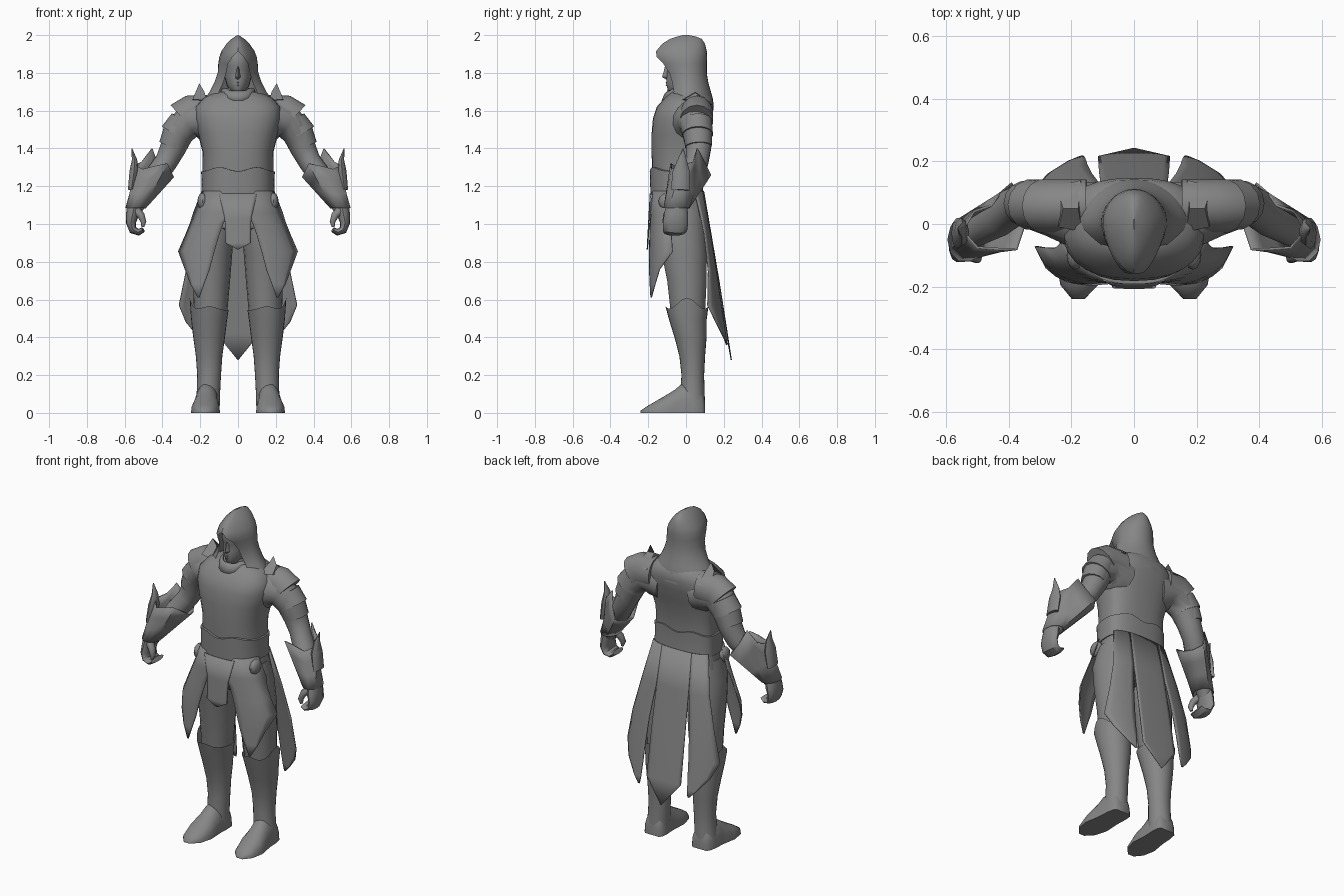
import bpy, math
from mathutils import Vector

grey = bpy.data.materials.new("plain_grey")
grey.diffuse_color = (0.24, 0.24, 0.24, 1)


def finish(name, verts, faces, mirror=False, thick=0.0, angle=40):
    """Make a shaded mesh object, optionally mirrored in x and thickened."""
    me = bpy.data.meshes.new(name)
    me.from_pydata([tuple(v) for v in verts], [], faces)
    me.materials.append(grey)
    ob = bpy.data.objects.new(name, me)
    bpy.context.collection.objects.link(ob)
    bpy.ops.object.select_all(action='DESELECT')
    ob.select_set(True)
    bpy.context.view_layer.objects.active = ob
    bpy.ops.object.mode_set(mode='EDIT')
    bpy.ops.mesh.select_all(action='SELECT')
    bpy.ops.mesh.normals_make_consistent(inside=False)
    bpy.ops.object.mode_set(mode='OBJECT')
    bpy.ops.object.shade_smooth_by_angle(angle=math.radians(angle))
    if mirror:
        ob.modifiers.new("mirror", 'MIRROR').merge_threshold = 0.0005
    if thick:
        sol = ob.modifiers.new("thickness", 'SOLIDIFY')
        sol.thickness, sol.offset = thick, 0
    return ob


def loft(name, rings, closed=True, caps=True, **kw):
    """Skin a list of rings that all have the same number of points."""
    n = len(rings[0])
    verts = [p for r in rings for p in r]
    faces = []
    for i in range(len(rings) - 1):
        for j in range(n if closed else n - 1):
            k = (j + 1) % n
            faces.append((i * n + j, i * n + k, i * n + n + k, i * n + n + j))
    if caps:
        faces += [tuple(range(n)), tuple(range(len(verts) - n, len(verts)))]
    return finish(name, verts, faces, **kw)


def spow(v, e):
    return math.copysign(abs(v) ** e, v)


def body_ring(z, w, yf, yb, n=28, e=0.8):
    """Flattened oval with separate front and back depth."""
    out = []
    for i in range(n):
        a = 2 * math.pi * i / n
        c = spow(math.cos(a), e)
        out.append(Vector((w * spow(math.sin(a), e), c * yf if c > 0 else -c * yb, z)))
    return out


def oval(cx, cy, z, rx, ry, n=18):
    return [Vector((cx + rx * math.cos(2 * math.pi * i / n),
                    cy + ry * math.sin(2 * math.pi * i / n), z)) for i in range(n)]


def tube(name, path, n=14, **kw):
    """Tube through (x, y, z, radius, radius along y)."""
    pts = [Vector(p[:3]) for p in path]
    rings = []
    for i, p in enumerate(path):
        t = (pts[min(i + 1, len(pts) - 1)] - pts[max(i - 1, 0)]).normalized()
        u = Vector((0, 1, 0)).cross(t).normalized()
        v = t.cross(u)
        rings.append([pts[i] + u * p[3] * math.cos(2 * math.pi * j / n)
                      + v * p[4] * math.sin(2 * math.pi * j / n) for j in range(n)])
    return loft(name, rings, mirror=True, **kw)


# Torso and belt
loft("torso", [body_ring(*r) for r in (
    (1.14, .187, -.17, .085), (1.28, .187, -.18, .082), (1.38, .188, -.182, .09),
    (1.48, .212, -.182, .115), (1.56, .23, -.175, .138), (1.62, .225, -.155, .147),
    (1.665, .185, -.115, .142), (1.70, .12, -.08, .11))], angle=60)
belt = [body_ring(*r, n=56) for r in ((1.155, .195, -.188, .093), (1.22, .193, -.19, .088),
                                      (1.30, .195, -.192, .09), (1.301, .182, -.17, .078))]
for r in belt[2:]:
    for p in r:
        p.z -= 0.022 * math.cos(p.x * 16) ** 2
loft("belt", belt)
loft("pelvis", [body_ring(*r) for r in (
    (1.18, .185, -.165, .085), (1.08, .205, -.165, .095), (.98, .20, -.15, .09), (.92, .10, -.08, .05))])

# Head, nose, lips, neck and collar
loft("head", [body_ring(*r, n=20, e=1) for r in (
    (1.685, .022, -.082, .02), (1.70, .045, -.095, .03), (1.74, .062, -.104, .05),
    (1.78, .072, -.104, .07), (1.815, .076, -.10, .08), (1.84, .077, -.112, .08),
    (1.90, .07, -.105, .08), (1.94, .045, -.07, .06))])
loft("nose", [[Vector((-w, -.09, z)), Vector((0, y, z)), Vector((w, -.09, z))]
              for z, w, y in ((1.765, .016, -.106), (1.778, .02, -.127), (1.81, .012, -.117), (1.845, .01, -.11))])
for nm, z, w, h in (("upper_lip", 1.748, .026, .007), ("lower_lip", 1.734, .02, .007)):
    loft(nm, [body_ring(z + d, w * s, -.110 * s, .0, n=12, e=1) for d, s in ((-h, .88), (0, 1), (h, .9))])
loft("neck", [oval(0, -.01, 1.62, .09, .085), oval(0, -.01, 1.72, .06, .06)])
collar = [body_ring(z, w, yf, .08, n=24, e=1) for z, w, yf in ((1.665, .10, -.125), (1.70, .088, -.108), (1.715, .08, -.095))]
for r in collar:
    for p in r:
        p.z -= .012 if abs(p.x) < .05 and p.y < 0 else 0
loft("collar", collar, caps=False, thick=0.01)

# Hood: rows with an opening angle around the face
hood = []
for z, w, yf, yb, gap in ((1.60, .20, -.13, .147, 50), (1.66, .18, -.115, .143, 50), (1.70, .15, -.10, .132, 50),
                          (1.75, .125, -.105, .118, 46), (1.80, .108, -.12, .11, 43), (1.85, .105, -.15, .11, 36),
                          (1.885, .10, -.168, .112, 21), (1.915, .088, -.158, .11, 0), (1.955, .06, -.125, .10, 0),
                          (1.98, .034, -.085, .084, 0), (1.993, .014, -.045, .05, 0), (2.0, .002, -.015, .015, 0)):
    row = []
    for i in range(25):
        a = math.radians(gap + (360 - 2 * gap) * i / 24)
        c = math.cos(a)
        row.append(Vector((w * math.sin(a) * (1 - .2 * max(0, c)), c * yf if c > 0 else -c * yb, z)))
    hood.append(row)
loft("hood", hood, closed=False, caps=False, angle=60)

# Arms, layered shoulder plates and shoulder points
tube("arm", [(.13, .02, 1.54, .11, .12), (.20, .035, 1.55, .105, .105), (.26, .05, 1.545, .092, .09),
             (.315, .06, 1.48, .08, .08), (.345, .066, 1.40, .068, .068), (.38, .058, 1.33, .06, .062),
             (.43, .025, 1.26, .06, .065), (.50, -.02, 1.16, .045, .05), (.55, -.045, 1.07, .038, .045)], angle=60)
tube("upper_shoulder_plate", [(.15, .06, 1.585, .098, .085), (.25, .057, 1.582, .10, .088), (.285, .057, 1.55, .108, .088)])
tube("middle_shoulder_plate", [(.285, .06, 1.55, .074, .078), (.326, .062, 1.475, .088, .082)])
tube("lower_shoulder_plate", [(.32, .062, 1.49, .076, .078), (.35, .066, 1.41, .071, .072)])
finish("shoulder_point", [(.165, -.025, 1.655), (.24, -.01, 1.66), (.25, .12, 1.64), (.17, .14, 1.63),
                          (.205, .05, 1.745), (.226, .05, 1.695), (.178, .05, 1.70)],
       [(0, 1, 5, 4, 6), (1, 2, 5), (2, 3, 6, 4, 5), (3, 0, 6), (3, 2, 1, 0)], mirror=True, angle=20)

# Gauntlets: pointed rim tapering to the wrist, plus a curved spike
rim = [Vector(p) for p in ((.342, .02, 1.25), (.375, -.08, 1.32), (.43, -.08, 1.31), (.50, -.075, 1.29),
                           (.547, -.02, 1.31), (.51, .04, 1.33), (.455, .06, 1.40), (.43, .095, 1.33),
                           (.39, .13, 1.26), (.36, .08, 1.24))]
wrist = [Vector((.542 - .05 * math.cos(2 * math.pi * i / 10), -.05 - .068 * math.sin(2 * math.pi * i / 10), 1.085))
         for i in range(10)]
loft("gauntlet", [[a.lerp(b, f) for a, b in zip(rim, wrist)] for f in (0, .3, .65, 1)],
     caps=False, mirror=True, thick=0.008)
tube("gauntlet_spike", [(.565, -.03, 1.18, .018, .05), (.55, -.025, 1.28, .024, .045),
                        (.548, -.02, 1.34, .014, .024), (.562, -.015, 1.40, .002, .002)], n=8)

# Curled hands
tube("hand", [(.55, -.05, 1.10, .038, .055), (.558, -.052, 1.05, .035, .064), (.567, -.055, 1.005, .026, .066),
              (.555, -.058, .967, .022, .064), (.525, -.06, .956, .018, .06), (.502, -.062, .97, .014, .054)], n=12)
tube("thumb", [(.54, -.08, 1.07, .026, .026), (.513, -.10, 1.045, .02, .022), (.50, -.108, 1.01, .015, .018),
               (.505, -.108, .985, .008, .009)], n=10)

# Thighs
loft("thigh", [oval(*r) for r in ((.11, -.025, 1.12, .09, .12), (.125, -.028, 1.0, .108, .128),
     (.135, -.01, .85, .105, .122), (.14, .005, .7, .098, .106), (.145, .01, .53, .088, .092))], mirror=True)

# Boots with pointed cuffs
boot = [oval(*r, n=24) for r in (
    (.153, .005, .545, .103, .114), (.153, .01, .49, .095, .099), (.153, .024, .40, .084, .085),
    (.153, .033, .30, .07, .068), (.153, .036, .2, .063, .06), (.156, .034, .12, .062, .064), (.162, .035, .04, .066, .066))]
for i, p in enumerate(boot[0]):
    p.z += .065 * max(0, math.cos(2 * math.pi * i / 24)) ** 6 + .02 * abs(math.sin(2 * math.pi * i / 24)) ** 8
loft("boot", boot, mirror=True, caps=False)
loft("foot", [[Vector((cx + w * math.cos(math.pi * i / 10), y, h * math.sin(math.pi * i / 10) ** .8)) for i in range(11)]
              for y, cx, w, h in ((-.24, .178, .02, .012), (-.195, .175, .06, .042), (-.12, .172, .077, .085),
                                  (-.06, .168, .07, .122), (-.02, .166, .066, .155), (.04, .163, .066, .16),
                                  (.085, .16, .06, .12), (.10, .16, .045, .06))], mirror=True, angle=60)

# Cloth panels lie on a flaring oval surface
FLARE = ((1.18, .195, -.182, .092), (1.0, .262, -.192, .122), (.85, .325, -.20, .15),
         (.6, .345, -.207, .19), (.28, .36, -.21, .24))


def flare(x, z):
    for a, b in zip(FLARE, FLARE[1:]):
        if z >= b[0]:
            break
    f = (a[0] - z) / (a[0] - b[0])
    w, yf, yb = (a[k] + (b[k] - a[k]) * f for k in (1, 2, 3))
    s = max(0, 1 - min(1, abs(x) / w) ** 2.67) ** .375
    return s * yf, s * yb


def panel(name, rows, back, push=0.0):
    """Cloth sheet from rows of (height, inner x, outer x)."""
    grid = []
    for z, xi, xo in rows:
        xs = [xi + (xo - xi) * i / 6 for i in range(7)]
        grid.append([Vector((x, flare(x, z)[back] + push, z)) for x in xs])
    loft(name, grid, closed=False, caps=False, mirror=True, thick=0.006)


panel("front_panel", ((1.175, 0, .19), (1.06, .02, .235), (1.01, .075, .25), (.94, .10, .278), (.855, .125, .315),
                      (.76, .15, .28), (.68, .18, .25), (.61, .205, .212)), 0)
panel("front_tab", ((1.16, 0, .10), (1.03, 0, .07), (.90, 0, .068), (.865, 0, .002)), 0, -.006)
panel("back_centre_panel", ((1.175, 0, .10), (.95, 0, .107), (.7, 0, .112), (.42, 0, .115), (.28, 0, .002)), 1)
panel("back_side_panel", ((1.175, .10, .185), (.95, .11, .228), (.75, .135, .275), (.57, .148, .312),
                          (.48, .152, .275), (.40, .157, .21), (.36, .162, .172)), 1)

# Hip pouches
loft("hip_pouch", [oval(.188, -.10, 1.12 + .045 * math.sin(t), .026 * math.cos(t) + .001, .045 * math.cos(t) + .001, 12)
                   for t in (-1.5, -1, -.5, 0, .5, 1, 1.5)], mirror=True)
